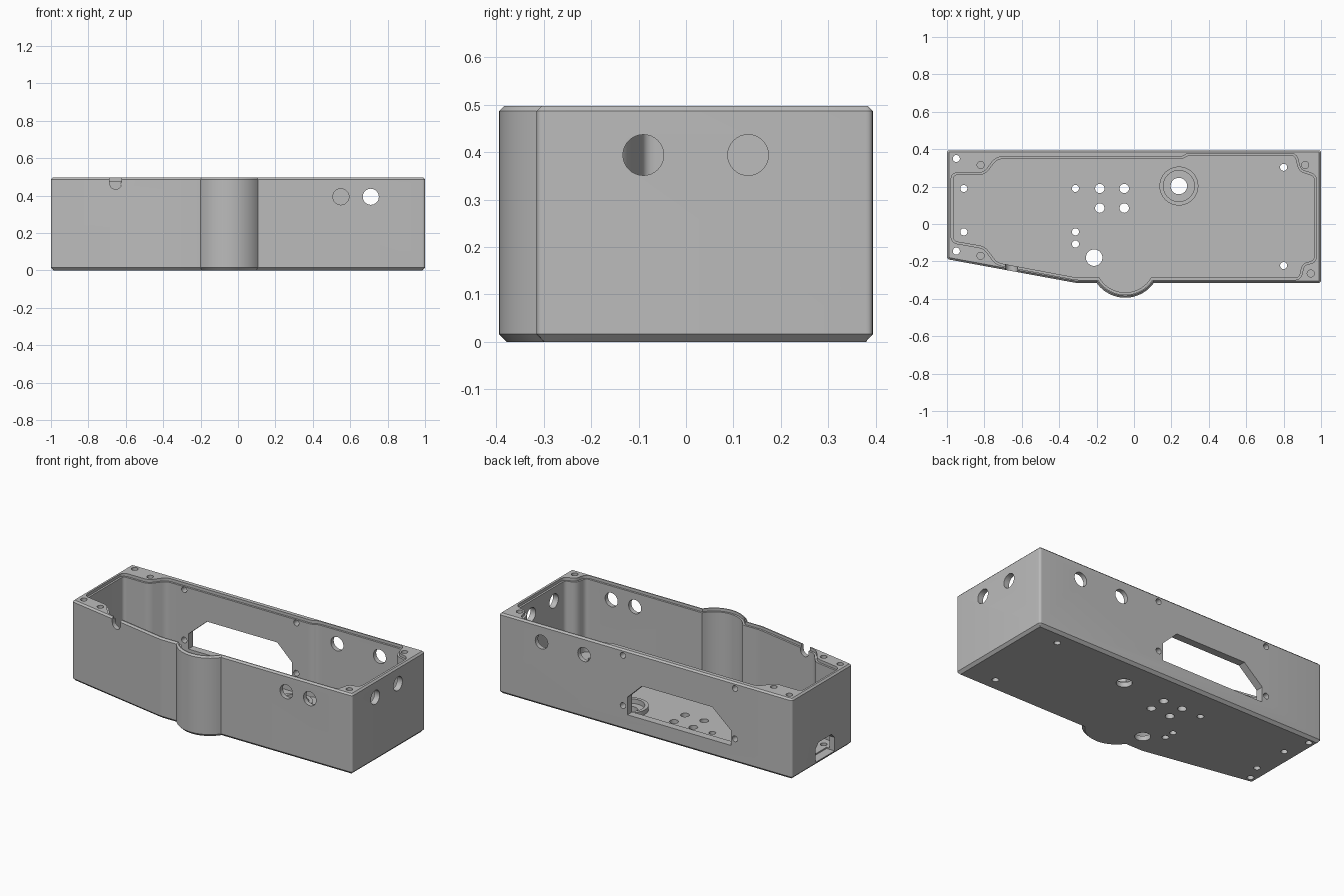
import bpy, bmesh, math
from mathutils import Vector

old = bpy.data.objects.get("Cube")
if old:
    bpy.data.objects.remove(old, do_unlink=True)

HEIGHT, FLOOR = 0.497, 0.03

grey = bpy.data.materials.new("light_grey")
grey.use_nodes = True
grey.diffuse_color = (0.5, 0.5, 0.5, 1)
grey.node_tree.nodes["Principled BSDF"].inputs["Base Color"].default_value = (0.5, 0.5, 0.5, 1)

AXES = {
    "x": lambda u, v, t: (t, u, v),
    "y": lambda u, v, t: (u, t, v),
    "z": lambda u, v, t: (u, v, t),
}


def loft(bm, loops, caps=True):
    """Join equal-length loops of points with quads, optionally capped."""
    rings = [[bm.verts.new(p) for p in loop] for loop in loops]
    n = len(rings[0])
    for a, b in zip(rings, rings[1:]):
        for i in range(n):
            bm.faces.new((a[i], a[(i + 1) % n], b[(i + 1) % n], b[i]))
    if caps:
        bm.faces.new(rings[0][::-1])
        bm.faces.new(rings[-1])


def prism(bm, pts, axis, start, end):
    place = AXES[axis]
    loft(bm, [[place(u, v, t) for u, v in pts] for t in (start, end)])


def circle(u, v, r, n=32):
    return [(u + r * math.cos(math.tau * i / n), v + r * math.sin(math.tau * i / n))
            for i in range(n)]


def finish(bm, name):
    bmesh.ops.recalc_face_normals(bm, faces=bm.faces)
    mesh = bpy.data.meshes.new(name)
    bm.to_mesh(mesh)
    bm.free()
    mesh.materials.append(grey)
    ob = bpy.data.objects.new(name, mesh)
    bpy.context.collection.objects.link(ob)
    return ob


def rounded(pts, radius, steps=5):
    """Soften every corner of a polygon."""
    out = []
    for i, p in enumerate(pts):
        p, a, b = Vector(p), Vector(pts[i - 1]), Vector(pts[(i + 1) % len(pts)])
        s = p + (a - p).normalized() * min(radius, (a - p).length * 0.45)
        e = p + (b - p).normalized() * min(radius, (b - p).length * 0.45)
        for k in range(steps + 1):
            t = k / steps
            out.append(s * (1 - t) ** 2 + p * 2 * t * (1 - t) + e * t * t)
    return out


def inset(pts, d):
    """Mitred inward offset of a counter-clockwise polygon."""
    out = []
    for i, p in enumerate(pts):
        p = Vector(p)
        e1 = (p - Vector(pts[i - 1])).normalized()
        e2 = (Vector(pts[(i + 1) % len(pts)]) - p).normalized()
        n1, n2 = Vector((-e1.y, e1.x)), Vector((-e2.y, e2.x))
        out.append(p + (n1 + n2) * d / max(1 + n1.dot(n2), 0.3))
    return out


def bulge(radius, wall_y, steps=24):
    """Arc bowing out of the front wall."""
    cx, cy = -0.047, -0.206
    half = math.acos((cy - wall_y) / radius)
    return [(cx + radius * math.sin(a), cy - radius * math.cos(a))
            for a in (half * (2 * k / steps - 1) for k in range(steps + 1))]


def layers(profile, steps):
    return [[(p[0], p[1], z) for p in inset(profile, d)] for d, z in steps]


# Outer shell with chamfered top and bottom edges
before = [(-1, 0.394), (-1, -0.188), (-0.31, -0.315)]
after = [(1, -0.315), (1, 0.394)]
corners = rounded(before + after, 0.015)
split = len(before) * 6
outer = corners[:split] + bulge(0.188, -0.315) + corners[split:]
bm = bmesh.new()
loft(bm, layers(outer, [(0.016, 0), (0, 0.016), (0, HEIGHT - 0.01), (0.01, HEIGHT)]))
body = finish(bm, "enclosure_body")

# Cavity with corner screw blocks and a stepped rim
before = [(0.285, 0.372), (0.26, 0.353), (-0.735, 0.353), (-0.80, 0.268), (-0.972, 0.268),
          (-0.972, -0.095), (-0.80, -0.125), (-0.735, -0.212), (-0.305, -0.293)]
after = [(0.888, -0.293), (0.903, -0.215), (0.97, -0.2),
         (0.97, 0.26), (0.885, 0.285), (0.865, 0.372)]
corners = rounded(before + after, 0.03)
split = len(before) * 6
inner = corners[:split] + bulge(0.166, -0.293) + corners[split:]
bm = bmesh.new()
loft(bm, layers(inner, [(0.006, FLOOR), (0.006, HEIGHT - 0.018),
                        (-0.006, HEIGHT - 0.018), (-0.006, HEIGHT + 0.05)]))
cavity = finish(bm, "cavity_cutter")

# Every opening in the floor, walls and corner blocks
bm = bmesh.new()
for x, y in [(-0.95, 0.35), (-0.91, 0.19), (-0.91, -0.042), (-0.95, -0.145), (0.8, 0.303),
             (0.8, -0.222), (-0.313, 0.19), (-0.313, -0.042), (-0.313, -0.107)]:
    prism(bm, circle(x, y, 0.019, 20), "z", -0.1, 0.6)
for x in (-0.183, -0.052):
    for y in (0.085, 0.19):
        prism(bm, circle(x, y, 0.025, 24), "z", -0.1, 0.1)
for x, y in [(-0.213, -0.18), (0.24, 0.203)]:
    prism(bm, circle(x, y, 0.044), "z", -0.1, 0.1)
for x, y in [(-0.82, 0.315), (-0.82, -0.17), (0.915, 0.315), (0.945, -0.265)]:
    prism(bm, circle(x, y, 0.019, 20), "z", HEIGHT - 0.15, 0.6)
for x in (0.55, 0.71):
    prism(bm, circle(x, 0.394, 0.043), "y", -0.45, -0.2)
for x in (0.42, 0.71):
    prism(bm, circle(x, 0.394, 0.043), "y", 0.32, 0.45)
for y in (-0.09, 0.131):
    prism(bm, circle(y, 0.394, 0.043), "x", 0.92, 1.1)
for x in (-0.61, 0.155):
    for z in (0.15, 0.46):
        prism(bm, circle(x, z, 0.018, 20), "y", 0.3, 0.45)
# Display window in the back wall
prism(bm, [(-0.582, 0.102), (0.124, 0.102), (0.124, 0.21), (0.025, 0.305),
           (-0.455, 0.305), (-0.582, 0.195)], "y", 0.3, 0.45)
# Port opening in the right end wall
prism(bm, [(-0.02, 0.022), (0.165, 0.022), (0.165, 0.105), (0.135, 0.135),
           (0.01, 0.135), (-0.02, 0.105)], "x", -1.1, -0.945)
# Cable notch in the front rim
arc = [(-0.654 + 0.032 * math.cos(a), 0.466 + 0.032 * math.sin(a))
       for a in (math.pi * (1 + k / 12) for k in range(13))]
prism(bm, arc + [(-0.622, 0.6), (-0.686, 0.6)], "y", -0.4, -0.12)
openings = finish(bm, "openings_cutter")

# Cut the shell
bpy.context.view_layer.objects.active = body
for cutter in (cavity, openings):
    cutter.hide_render = True
    mod = body.modifiers.new(cutter.name, "BOOLEAN")
    mod.operation = "DIFFERENCE"
    mod.solver = "EXACT"
    mod.use_self = cutter is openings
    mod.object = cutter
    bpy.ops.object.modifier_apply(modifier=mod.name)
    bpy.data.objects.remove(cutter, do_unlink=True)

# Raised ring around the large floor hole
bm = bmesh.new()
loft(bm, [[(x, y, z) for x, y in circle(0.24, 0.203, r, 48)]
          for r, z in [(0.104, FLOOR - 0.005), (0.104, 0.058), (0.083, 0.058),
                       (0.083, FLOOR - 0.005), (0.104, FLOOR - 0.005)]], caps=False)
bmesh.ops.remove_doubles(bm, verts=bm.verts, dist=0.0001)
ring = finish(bm, "floor_ring")

for ob in (body, ring):
    bpy.ops.object.select_all(action="DESELECT")
    ob.select_set(True)
    bpy.context.view_layer.objects.active = ob
    bpy.ops.object.shade_smooth_by_angle(angle=math.radians(28))
